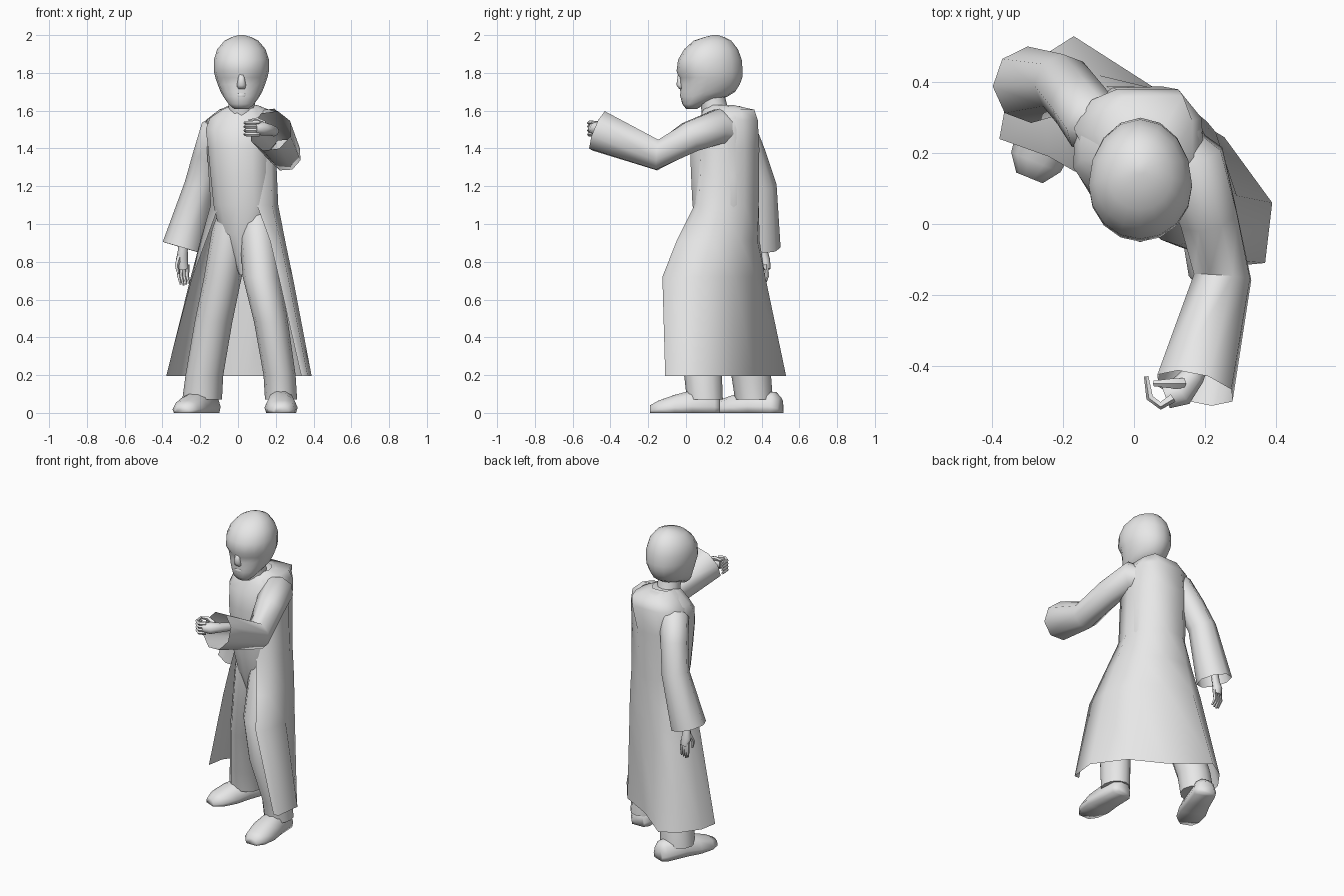
import bpy, bmesh
from math import sin, cos, pi, copysign
from mathutils import Vector

default_cube = bpy.data.objects.get("Cube")
if default_cube:
    bpy.data.objects.remove(default_cube, do_unlink=True)

# One plain material for the whole figure
GREY = (0.8, 0.8, 0.8, 1)
grey = bpy.data.materials.new("plain_grey")
grey.use_nodes = True
grey.diffuse_color = GREY
shader = grey.node_tree.nodes["Principled BSDF"]
shader.inputs["Base Color"].default_value = GREY
shader.inputs["Roughness"].default_value = 0.8


def loft(name, rings, closed=True, start_cap=True, end_cap=True, sharp=60):
    """Skin a row of equal-sized point rings."""
    bm = bmesh.new()
    rows = [[bm.verts.new(point) for point in ring] for ring in rings]
    count = len(rows[0])
    for lower, upper in zip(rows, rows[1:]):
        for i in range(count if closed else count - 1):
            j = (i + 1) % count
            bm.faces.new((lower[i], lower[j], upper[j], upper[i]))
    if start_cap:
        bm.faces.new(rows[0])
    if end_cap:
        bm.faces.new(rows[-1])
    bmesh.ops.recalc_face_normals(bm, faces=bm.faces)
    mesh = bpy.data.meshes.new(name)
    bm.to_mesh(mesh)
    bm.free()
    mesh.materials.append(grey)
    obj = bpy.data.objects.new(name, mesh)
    bpy.context.collection.objects.link(obj)
    bpy.ops.object.select_all(action='DESELECT')
    obj.select_set(True)
    bpy.context.view_layer.objects.active = obj
    bpy.ops.object.shade_smooth_by_angle(angle=sharp * pi / 180)


def boxy(value, power):
    return copysign(abs(value) ** power, value)


def flat_ring(z, x, y, rx, ry, turn=0.0, sides=12, power=1.0):
    """Horizontal oval, turned about its centre."""
    ring = []
    for i in range(sides):
        a = 2 * pi * i / sides
        u, v = rx * boxy(cos(a), power), ry * boxy(sin(a), power)
        ring.append(Vector((x + u * cos(turn) - v * sin(turn),
                            y + u * sin(turn) + v * cos(turn), z)))
    return ring


def tube(name, path, radii, sides=8, flat=1.0, end_cap=True):
    """Oval tube swept along a path, its frame carried from joint to joint."""
    path = [Vector(p) for p in path]
    across = Vector((1, 0, 0))
    rings = []
    for i, (centre, radius) in enumerate(zip(path, radii)):
        ahead = path[min(i + 1, len(path) - 1)]
        behind = path[max(i - 1, 0)]
        along = (ahead - behind).normalized()
        across = (across - along * across.dot(along)).normalized()
        other = along.cross(across)
        rings.append([centre + across * radius * cos(2 * pi * k / sides)
                      + other * radius * flat * sin(2 * pi * k / sides)
                      for k in range(sides)])
    loft(name, rings, end_cap=end_cap)


# Head: height, face line, back line, half width
HEAD_X = 0.018
head_profile = [
    (1.61, .0, .06, .04), (1.635, -.02, .1, .068), (1.675, -.03, .22, .096),
    (1.7, -.03, .26, .11), (1.74, -.036, .285, .126),
    (1.775, -.038, .298, .138), (1.81, -.05, .3, .146),
    (1.87, -.042, .295, .146), (1.925, -.01, .275, .128),
    (1.97, .04, .24, .09), (1.99, .1, .2, .05), (2.0, .14, .17, .015)]
head_rings = []
for z, face, back, half in head_profile:
    ring = flat_ring(z, HEAD_X, 0, half, 1, sides=16)
    middle = face + (back - face) * 0.45
    for p in ring:
        p.y = middle + p.y * (back - middle if p.y > 0 else middle - face)
        # Eye sockets
        if 1.73 < z < 1.8 and p.y < .03 and abs(p.x - HEAD_X) > .03:
            p.y += 0.01
    head_rings.append(ring)
loft("head", head_rings)

# Nose, lips and neck
loft("nose", [flat_ring(z, HEAD_X, y, r, r * .8, sides=8) for z, y, r in
              ((1.8, -.032, .012), (1.735, -.032, .024), (1.715, -.02, .02))],
     sharp=90)
loft("lips", [flat_ring(z, HEAD_X, -.018, r, r / 2, sides=8) for z, r in
              ((1.695, .02), (1.685, .03), (1.673, .024))])
loft("neck", [flat_ring(z, .02, y, r, r) for z, y, r in
              ((1.55, .17, .085), (1.62, .15, .07), (1.7, .13, .07))])

# Torso, turned with the right shoulder held back, tapering to the crotch
torso_profile = [
    (.73, .03, .17, .02, .04), (.83, .035, .18, .065, .08),
    (.95, .03, .195, .125, .13),
    (1.1, .035, .2, .165, .167), (1.25, .025, .198, .17, .172),
    (1.4, .018, .195, .178, .174), (1.5, .015, .205, .19, .165),
    (1.56, .02, .22, .175, .145), (1.605, .035, .22, .12, .13),
    (1.625, .035, .2, .08, .08)]
loft("torso", [flat_ring(*row, turn=-.25, power=.85) for row in torso_profile])

# Open long coat, from left front edge round the back to right front edge
neckline = [(.06, .13), (.085, .14), (.1, .18), (.09, .22), (.07, .25),
            (.0, .25), (-.03, .23), (-.04, .2), (-.03, .15)]
collar = [(.07, .1), (.12, .12), (.165, .19), (.165, .29), (.138, .362),
          (-.03, .358), (-.07, .32), (-.1, .25), (-.07, .15)]
shoulder = [(.09, .09), (.16, .1), (.2, .18), (.19, .3), (.125, .38),
            (-.05, .38), (-.12, .35), (-.17, .27), (-.11, .14)]
chest = [(.1, .06), (.175, .08), (.2, .18), (.18, .31), (.08, .388),
         (-.06, .385), (-.125, .34), (-.165, .24), (-.11, .12)]
waist = [(.1, .045), (.18, .07), (.213, .18), (.18, .31), (.07, .385),
         (-.06, .378), (-.12, .33), (-.145, .23), (-.1, .12)]
hip = [(.17, -.05), (.225, -.01), (.25, .13), (.205, .29), (.075, .378),
       (-.08, .39), (-.15, .36), (-.2, .265), (-.17, .15)]
thigh = [(.215, -.125), (.265, -.1), (.29, .08), (.23, .26), (.08, .37),
         (-.1, .42), (-.19, .39), (-.25, .3), (-.24, .19)]
hem = [(.335, -.11), (.37, -.11), (.39, .06), (.255, .245), (.05, .355),
       (-.17, .53), (-.28, .46), (-.36, .35), (-.38, .24)]
coat_rows = ((1.63, neckline), (1.605, collar), (1.55, shoulder),
             (1.4, chest), (1.1, waist), (.91, hip), (.72, thigh),
             (.195, hem))
loft("long_coat", [[(x, y, z) for x, y in row] for z, row in coat_rows],
     closed=False, start_cap=False, end_cap=False, sharp=75)

# Sleeves, open at the wide cuffs
tube("left_sleeve",
     [(.09, .25, 1.48), (.165, .17, 1.515), (.21, .02, 1.46),
      (.25, -.15, 1.365), (.172, -.463, 1.493)],
     [.07, .1, .088, .086, .116], end_cap=False)
tube("right_sleeve",
     [(-.05, .25, 1.5), (-.115, .285, 1.49), (-.155, .34, 1.36),
      (-.2, .395, 1.2), (-.295, .393, .875)],
     [.06, .09, .085, .085, .108], end_cap=False)

# Trouser legs: height, centre, radii
legs = {
    "left_leg": [(1.1, .09, .18, .08, .1), (.97, .105, .145, .098, .12),
                 (.72, .125, .06, .1, .12), (.48, .175, .03, .09, .11),
                 (.2, .22, .09, .085, .1), (.07, .228, .1, .085, .095)],
    "right_leg": [(1.1, -.01, .2, .08, .1), (.97, -.04, .21, .098, .12),
                  (.72, -.08, .24, .1, .12), (.48, -.13, .28, .1, .11),
                  (.2, -.178, .345, .1, .105), (.07, -.19, .36, .105, .1)]}
for name, rows in legs.items():
    loft(name, [flat_ring(*row) for row in rows])


def shoe(name, heel, toe):
    """Rounded shoe, flat on the ground, from heel to toe."""
    heel, toe = Vector(heel), Vector(toe)
    along = toe - heel
    side = Vector((-along.y, along.x, 0)).normalized()
    outline = [(.9, 0), (1, .3), (.75, .8), (.3, 1),
               (-.3, 1), (-.75, .8), (-1, .3), (-.9, 0)]
    rings = []
    for t, half, tall in ((0, .045, .08), (.08, .07, .11), (.4, .075, .12),
                          (.65, .088, .095), (.88, .075, .065), (1, .04, .04)):
        centre = heel + along * t
        rings.append([centre + side * half * u + Vector((0, 0, tall * v))
                      for u, v in outline])
    loft(name, rings, sharp=120)


shoe("left_shoe", (.225, .18, 0), (.23, -.19, 0))
shoe("right_shoe", (-.145, .5, 0), (-.295, .13, 0))

# Left hand, closed and held out
tube("left_palm", [(.19, -.37, 1.49), (.165, -.43, 1.5), (.13, -.475, 1.505),
                   (.09, -.49, 1.505)], [.03, .034, .042, .032], flat=.9)
for k in range(4):
    z = 1.475 + k * .02
    tube("left_finger", [(.11, -.49, z), (.075, -.512, z), (.045, -.49, z),
                         (.035, -.43, z)], [.014, .012, .011, .007], sides=5)
tube("left_thumb", [(.14, -.45, 1.53), (.1, -.45, 1.55), (.055, -.45, 1.545)],
     [.016, .014, .008], sides=5)

# Right hand, hanging open
tube("right_palm", [(-.285, .4, .96), (-.292, .41, .86), (-.297, .42, .81),
                    (-.29, .425, .76)], [.025, .026, .032, .028], flat=.8)
for k in range(4):
    x = -.312 + k * .015
    tube("right_finger", [(x, .425, .785), (x - .002, .43, .725),
                          (x + .008, .415, .675 + .006 * abs(k - 1))],
         [.011, .01, .006], sides=5)
tube("right_thumb", [(-.31, .41, .83), (-.325, .39, .78), (-.315, .385, .735)],
     [.014, .012, .007], sides=5)
